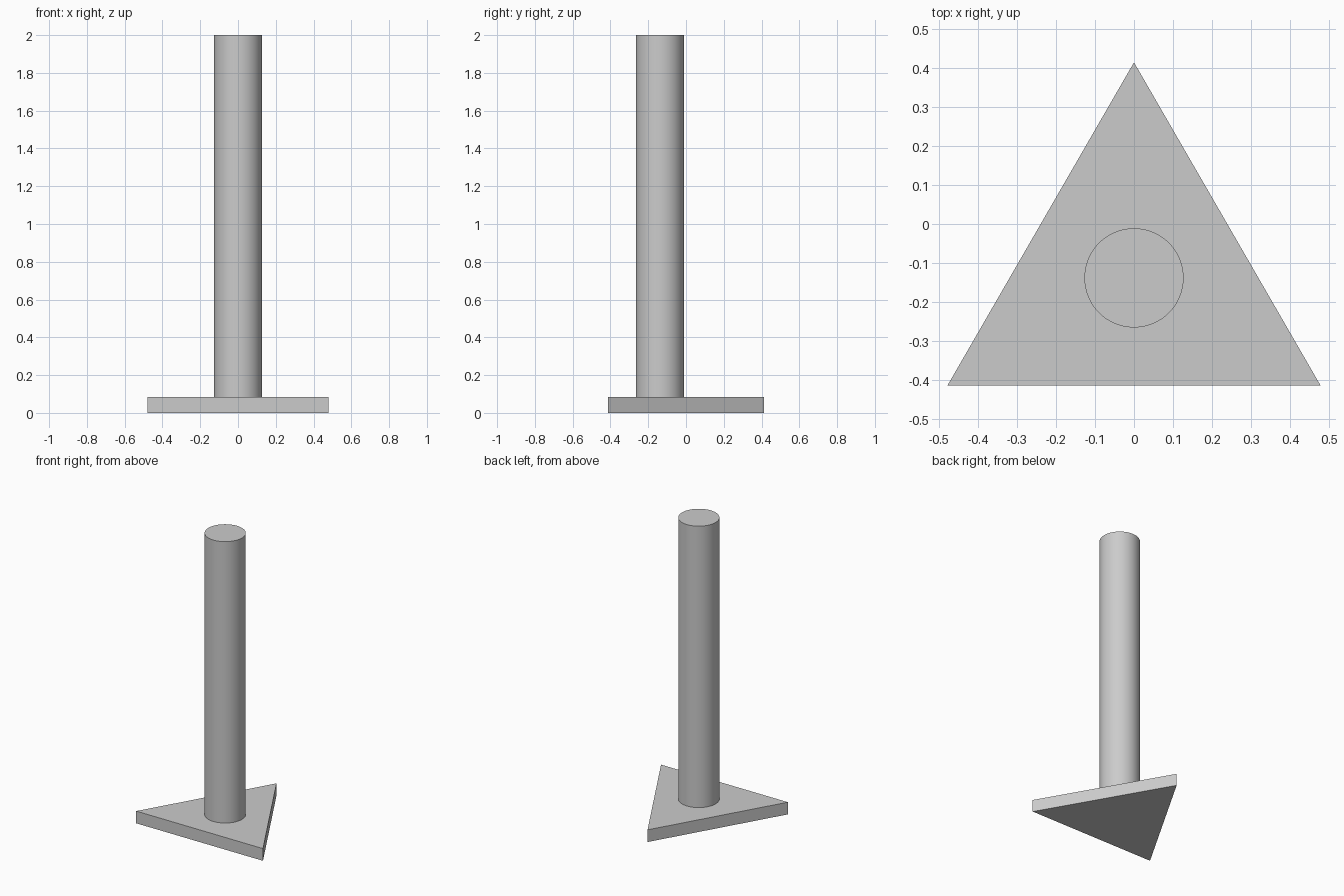
import bpy
import math

cube = bpy.data.objects.get("Cube")
if cube:
    bpy.data.objects.remove(cube, do_unlink=True)

GREY = (0.6, 0.6, 0.6, 1.0)
SIDE = 0.956                      # edge length of the triangular base
BASE_R = SIDE / math.sqrt(3)      # its circumscribed radius
CENTRE_Y = -BASE_R / 4            # puts the triangle's bounds at the origin
BASE_H, TOP, POST_R = 0.083, 2.0, 0.127

grey = bpy.data.materials.new("plain grey")
grey.use_nodes = True
grey.diffuse_color = GREY
grey.node_tree.nodes["Principled BSDF"].inputs["Base Color"].default_value = GREY


def prism(name, sides, radius, bottom, top):
    """Upright prism around the shared centre line, one corner towards +y."""
    bpy.ops.mesh.primitive_cylinder_add(
        vertices=sides, radius=radius, depth=top - bottom,
        location=(0, CENTRE_Y, (bottom + top) / 2))
    part = bpy.context.object
    part.name = name
    part.data.materials.append(grey)
    return part


# Triangular foot plate
prism("triangular_base", 3, BASE_R, 0, BASE_H)

# Round post standing on the plate
prism("post", 96, POST_R, BASE_H, TOP)
bpy.ops.object.shade_smooth_by_angle(angle=math.radians(30))
